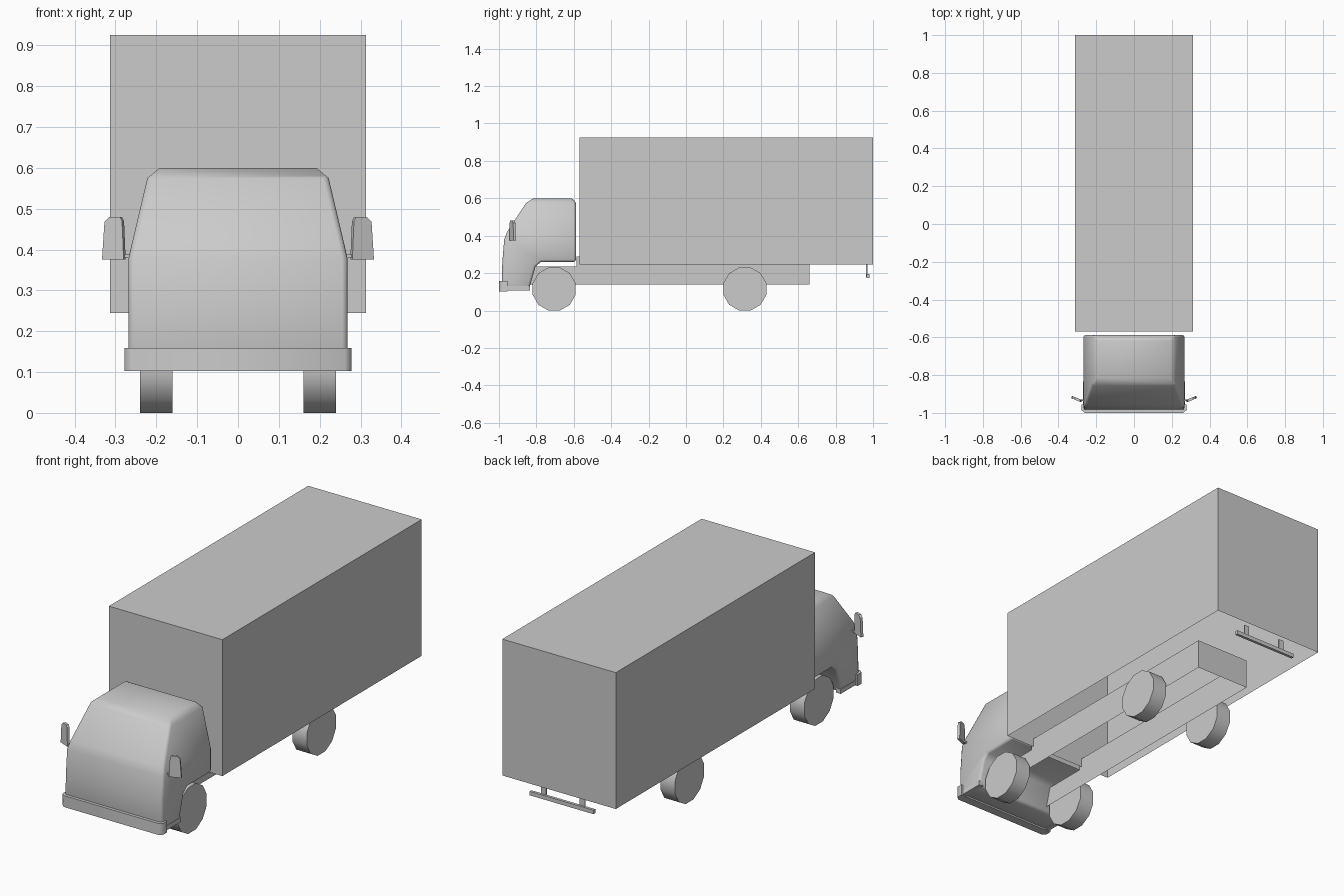
import bpy, bmesh, math
from mathutils import Vector, Matrix

if "Cube" in bpy.data.objects:
    bpy.data.objects.remove(bpy.data.objects["Cube"])


def finish(name, bm, smooth=None):
    bmesh.ops.recalc_face_normals(bm, faces=bm.faces)
    mesh = bpy.data.meshes.new(name)
    bm.to_mesh(mesh)
    bm.free()
    ob = bpy.data.objects.new(name, mesh)
    bpy.context.collection.objects.link(ob)
    if smooth:
        bpy.ops.object.select_all(action='DESELECT')
        ob.select_set(True)
        bpy.context.view_layer.objects.active = ob
        bpy.ops.object.shade_smooth_by_angle(angle=math.radians(smooth))
    return ob


def add_box(bm, x, y, z):
    size = Vector((x[1] - x[0], y[1] - y[0], z[1] - z[0]))
    mid = Vector((x[0] + x[1], y[0] + y[1], z[0] + z[1])) / 2
    mat = Matrix.Translation(mid) @ Matrix.Diagonal(size).to_4x4()
    return bmesh.ops.create_cube(bm, size=1, matrix=mat)['verts']


def prism(points, vec):
    """Closed solid: polygon of 3D points swept along vec."""
    bm = bmesh.new()
    face = bm.faces.new([bm.verts.new(p) for p in points])
    ext = bmesh.ops.extrude_face_region(bm, geom=[face], use_keep_orig=True)
    verts = [g for g in ext['geom'] if isinstance(g, bmesh.types.BMVert)]
    bmesh.ops.translate(bm, verts=verts, vec=vec)
    bmesh.ops.recalc_face_normals(bm, faces=bm.faces)
    return bm


# Cargo box, open underneath
bm = bmesh.new()
add_box(bm, (-.313, .313), (-.57, 1), (.245, .925))
bm.normal_update()
bmesh.ops.delete(bm, geom=[f for f in bm.faces if f.normal.z < -.9], context='FACES_ONLY')
finish("cargo_box", bm)

# Chassis: stepped side rails joined by end walls, open above and below
rail = [(-.85, .14), (.66, .14), (.66, .29), (-.586, .29), (-.586, .235), (-.85, .235)]
bm = prism([(-.15, y, z) for y, z in rail], (.3, 0, 0))
bm.normal_update()
bmesh.ops.delete(bm, geom=[f for f in bm.faces if abs(f.normal.z) > .9], context='FACES_ONLY')
finish("chassis", bm)

# Cab: side profile swept across, then narrowed towards the roof
profile = [(-.972, .11), (-.985, .16), (-.982, .26), (-.972, .38), (-.957, .42),
           (-.855, .575), (-.815, .6), (-.605, .6), (-.588, .575), (-.588, .26),
           (-.775, .26), (-.805, .235), (-.84, .11)]
bm = prism([(-.268, y, z) for y, z in profile], (.536, 0, 0))
for z in (.38, .575):
    bmesh.ops.bisect_plane(bm, geom=bm.verts[:] + bm.edges[:] + bm.faces[:],
                           plane_co=(0, 0, z), plane_no=(0, 0, 1), dist=.0005)
for v in bm.verts:
    z = v.co.z
    if z > .576:
        w = .222 - (z - .575) / .025 * .03
    elif z > .38:
        w = .268 - (z - .38) / .195 * .046
    else:
        w = .268
    v.co.x = math.copysign(w, v.co.x)
bm.normal_update()
sharp = [e for e in bm.edges if len(e.link_faces) == 2
         and e.calc_face_angle() > math.radians(50)]
bmesh.ops.bevel(bm, geom=sharp, offset=.013, segments=2, profile=.5,
                affect='EDGES', clamp_overlap=True)
finish("cab", bm, 50)

# Bumper with chamfered corners and small end brackets
outline = [(-.278, -.955), (-.278, -.985), (-.262, -1), (.262, -1), (.278, -.985), (.278, -.955)]
bm = prism([(x, y, .102) for x, y in outline], (0, 0, .057))
finish("bumper", bm, 50)
bm = bmesh.new()
for s in (-1, 1):
    add_box(bm, sorted((s * .245, s * .27)), (-.96, -.833), (.107, .13))
finish("bumper_brackets", bm)

# Mirrors: tapered tilted plates on short arms
plate = [(.28, .375), (.333, .375), (.327, .468), (.315, .48), (.289, .48), (.284, .47)]
for s, side in ((1, "right"), (-1, "left")):
    pts = [(s * x, -.944 + (x - .28) * .42, z) for x, z in plate]
    bm = prism(pts, (-s * .005, .012, 0))
    finish("mirror_" + side, bm)
    bm = bmesh.new()
    add_box(bm, sorted((s * .25, s * .29)), (-.938, -.928), (.38, .388))
    finish("mirror_arm_" + side, bm)

# Wheels: twelve-sided drums
for y, end in ((-.705, "front"), (.315, "rear")):
    for s, side in ((1, "right"), (-1, "left")):
        bm = bmesh.new()
        mat = (Matrix.Translation((s * .2, y, .115)) @ Matrix.Rotation(math.pi / 2, 4, 'Y')
               @ Matrix.Rotation(math.radians(15), 4, 'Z'))
        r = .115 / math.cos(math.pi / 12)
        bmesh.ops.create_cone(bm, cap_ends=True, segments=12, radius1=r, radius2=r,
                              depth=.08, matrix=mat)
        finish(f"{end}_wheel_{side}", bm, 40)

# Rear underrun bar on two hangers
bm = bmesh.new()
add_box(bm, (-.176, .176), (.966, .98), (.175, .195))
for s in (-1, 1):
    add_box(bm, (s * .107 - .014, s * .107 + .014), (.963, .97), (.18, .25))
finish("rear_bar", bm)
